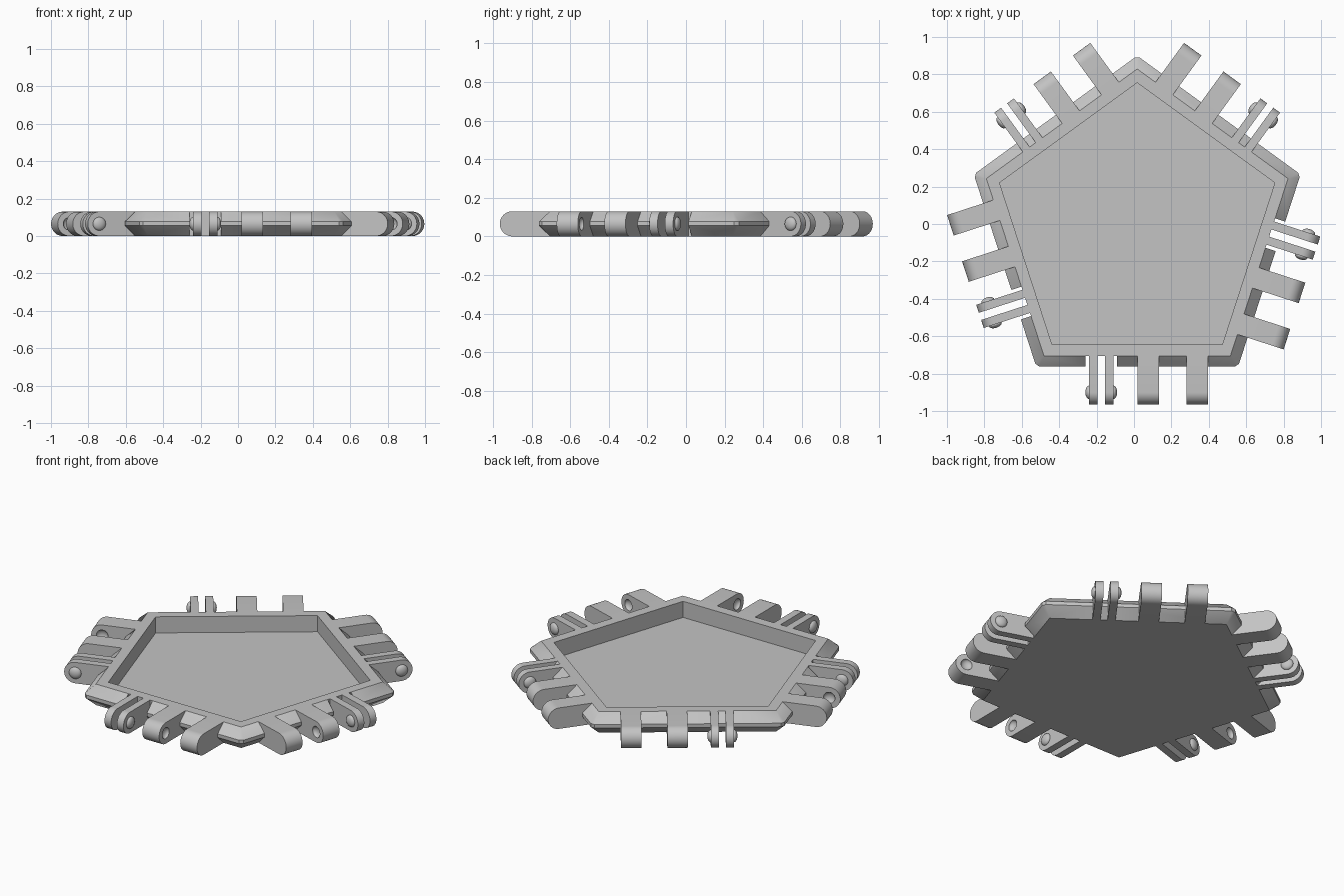
import bpy, bmesh, math
from mathutils import Matrix, Vector

cube = bpy.data.objects.get("Cube")
if cube:
    bpy.data.objects.remove(cube, do_unlink=True)

HEIGHT = 0.13
CENTRE = Vector((0.017, -0.019, 0))
RIM, OUTER, POCKET = 0.686, 0.743, 0.626    # distances from centre to edge
TIP = 0.946                                 # hinge tab reach
AXIS = TIP - HEIGHT / 2                     # hinge axis distance
TURN = math.radians(72)

grey = bpy.data.materials.new("plain_grey")
grey.use_nodes = True
grey.diffuse_color = (0.55, 0.55, 0.55, 1)
grey.node_tree.nodes["Principled BSDF"].inputs["Base Color"].default_value = grey.diffuse_color
parts = []


def finish(name, bm, matrix):
    bmesh.ops.remove_doubles(bm, verts=bm.verts, dist=1e-5)
    bm.transform(matrix)
    bmesh.ops.recalc_face_normals(bm, faces=bm.faces)
    mesh = bpy.data.meshes.new(name)
    bm.to_mesh(mesh)
    bm.free()
    mesh.materials.append(grey)
    obj = bpy.data.objects.new(name, mesh)
    bpy.context.collection.objects.link(obj)
    parts.append(obj)
    return obj


def cut(target, cutter):
    """Subtract the cutter, then discard it."""
    mod = target.modifiers.new("cut", 'BOOLEAN')
    mod.operation = 'DIFFERENCE'
    mod.solver = 'EXACT'
    mod.object = cutter
    graph = bpy.context.evaluated_depsgraph_get()
    mesh = bpy.data.meshes.new_from_object(target.evaluated_get(graph))
    target.modifiers.clear()
    target.data = mesh
    parts.remove(cutter)
    bpy.data.objects.remove(cutter, do_unlink=True)


def pentagon(apothem, z, flat=0.0):
    """Ring of ten points; each corner is cut by a flat of the given half width."""
    radius = apothem / math.cos(TURN / 2) - flat / math.tan(math.radians(54))
    return [CENTRE + Matrix.Rotation(k * TURN, 3, 'Z') @ Vector((s * flat, radius, z))
            for k in range(5) for s in (1, -1)]


def tray():
    bm = bmesh.new()
    rings = [pentagon(RIM, 0), pentagon(OUTER, 0.055, 0.013), pentagon(OUTER, 0.077, 0.013),
             pentagon(RIM, HEIGHT), pentagon(POCKET, HEIGHT), pentagon(POCKET, 0.03)]
    rings = [[bm.verts.new(p) for p in ring] for ring in rings]
    for low, high in zip(rings, rings[1:]):
        for i in range(10):
            j = (i + 1) % 10
            bm.faces.new((low[i], low[j], high[j], high[i]))
    bm.faces.new(rings[0])
    bm.faces.new(rings[-1])
    return finish("tray", bm, Matrix())


def box(name, x, half, near, far, matrix):
    bm = bmesh.new()
    bmesh.ops.create_cube(bm, size=1)
    bm.transform(Matrix.Translation((x, -(near + far) / 2, HEIGHT / 2))
                 @ Matrix.Diagonal((2 * half, far - near, 0.3, 1)))
    return finish(name, bm, matrix)


def tab(name, x, half, matrix):
    """Round-ended hinge tab reaching out from the rim."""
    r = HEIGHT / 2
    outline = [(RIM - 0.001, 0)]
    for i in range(25):
        a = math.pi * (i / 24 - 0.5)
        outline.append((AXIS + r * math.cos(a), r + r * math.sin(a)))
    outline.append((RIM - 0.001, HEIGHT))
    bm = bmesh.new()
    face = bm.faces.new([bm.verts.new((x - half, -d, z)) for d, z in outline])
    new = bmesh.ops.extrude_face_region(bm, geom=[face])["geom"]
    bmesh.ops.translate(bm, vec=(2 * half, 0, 0),
                        verts=[v for v in new if isinstance(v, bmesh.types.BMVert)])
    return finish(name, bm, matrix)


def button(name, x, radius, depth, matrix):
    """Flattened ball on the hinge axis."""
    bm = bmesh.new()
    bmesh.ops.create_uvsphere(bm, u_segments=24, v_segments=14, radius=1)
    bm.transform(Matrix.Translation((x, -AXIS, HEIGHT / 2))
                 @ Matrix.Diagonal((depth, radius, radius, 1))
                 @ Matrix.Rotation(math.pi / 2, 4, 'Y'))
    return finish(name, bm, matrix)


body = tray()
# Side order runs counter-clockwise from the front; the sign mirrors the hinge layout
sides = [("front", 1), ("left", -1), ("back_left", 1), ("back_right", -1), ("right", -1)]
for k, (side, s) in enumerate(sides):
    frame = Matrix.Translation(CENTRE) @ Matrix.Rotation(k * TURN, 4, 'Z')
    clip = -0.192 * s
    # Clearance slot behind the clip
    cut(body, box("slot_cutter", clip, 0.083, RIM, 0.8, frame))
    # Clip made of two thin prongs with buttons outside
    for e, end in ((-1, "a"), (1, "b")):
        tab(f"{side}_clip_prong_{end}", clip + e * 0.0425, 0.0225, frame)
        button(f"{side}_clip_button_{end}", clip + e * 0.065, 0.036, 0.02, frame)
    # Two wide knuckles with sockets facing each other
    for x, e, end in ((0.06, 1, "inner"), (0.32, -1, "outer")):
        knuckle = tab(f"{side}_knuckle_{end}", s * x, 0.0575, frame)
        cut(knuckle, button("socket_cutter", s * (x + e * 0.0575), 0.034, 0.022, frame))

# Smooth curves, sharp edges
bpy.ops.object.select_all(action='DESELECT')
for obj in parts:
    obj.select_set(True)
bpy.context.view_layer.objects.active = body
bpy.ops.object.shade_smooth_by_angle(angle=math.radians(25))
